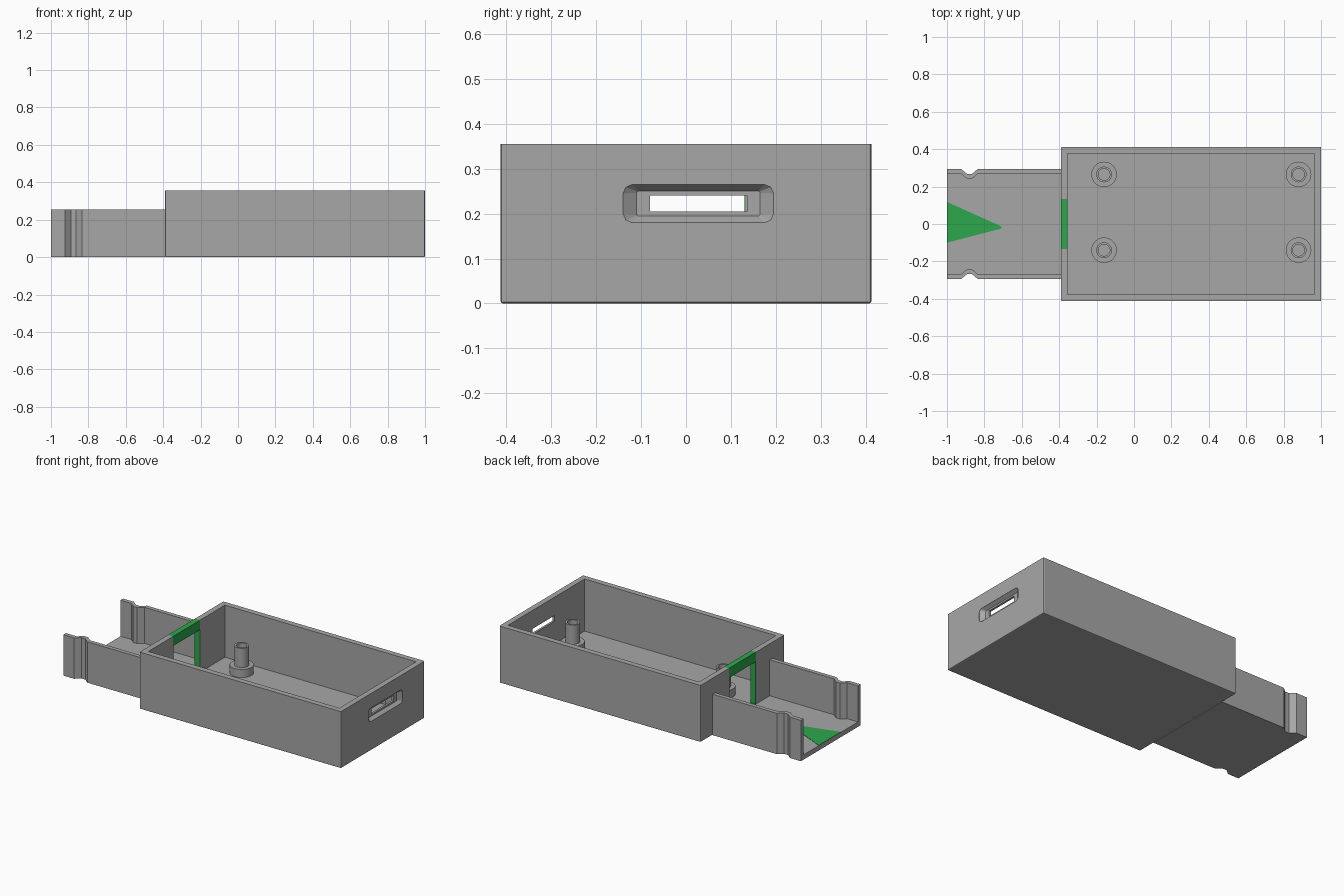
import bpy, bmesh, math

if "Cube" in bpy.data.objects:
    bpy.data.objects.remove(bpy.data.objects["Cube"])


def material(name, rgb):
    m = bpy.data.materials.new(name)
    m.diffuse_color = (*rgb, 1)
    m.use_nodes = True
    m.node_tree.nodes["Principled BSDF"].inputs["Base Color"].default_value = m.diffuse_color
    return m


GREY = material("grey plastic", (0.39, 0.39, 0.39))
GREEN = material("green paint", (0.027, 0.39, 0.075))

WALL = 0.035      # wall thickness of the case
FLOOR = 0.03      # floor thickness
CASE_X0, CASE_X1, CASE_Y, CASE_Z = -0.39, 1.0, 0.413, 0.355
TRAY_Y, TRAY_Z = 0.295, 0.255
DOOR_Y, DOOR_Z = 0.133, 0.295


def finish(name, bm, mat):
    bmesh.ops.recalc_face_normals(bm, faces=bm.faces)
    mesh = bpy.data.meshes.new(name)
    bm.to_mesh(mesh)
    bm.free()
    mesh.materials.append(mat)
    ob = bpy.data.objects.new(name, mesh)
    bpy.context.collection.objects.link(ob)
    return ob


def box(name, x, y, z, mat=GREY):
    bm = bmesh.new()
    bmesh.ops.create_cube(bm, size=1)
    for v in bm.verts:
        v.co = [r[0] if c < 0 else r[1] for c, r in zip(v.co, (x, y, z))]
    return finish(name, bm, mat)


def prism(name, outline, z0, z1, mat=GREY):
    """Extrude an xy outline upwards."""
    bm = bmesh.new()
    face = bm.faces.new([bm.verts.new((x, y, z0)) for x, y in outline])
    top = bmesh.ops.extrude_face_region(bm, geom=[face])["geom"]
    bmesh.ops.translate(bm, vec=(0, 0, z1 - z0),
                        verts=[g for g in top if isinstance(g, bmesh.types.BMVert)])
    return finish(name, bm, mat)


def lathe(name, profile, x, y, steps=32):
    """Spin an (r, z) profile around a vertical axis."""
    bm = bmesh.new()
    vs = [bm.verts.new((r, 0, z)) for r, z in profile]
    es = [bm.edges.new(p) for p in zip(vs, vs[1:])]
    bmesh.ops.spin(bm, geom=vs + es, axis=(0, 0, 1), cent=(0, 0, 0),
                   angle=2 * math.pi, steps=steps)
    bmesh.ops.remove_doubles(bm, verts=bm.verts, dist=1e-4)
    bmesh.ops.translate(bm, verts=bm.verts, vec=(x, y, 0))
    return finish(name, bm, GREY)


def select(ob):
    bpy.ops.object.select_all(action='DESELECT')
    ob.select_set(True)
    bpy.context.view_layer.objects.active = ob


def cut(ob, cutter):
    mod = ob.modifiers.new("cut", 'BOOLEAN')
    mod.operation, mod.solver, mod.object = 'DIFFERENCE', 'EXACT', cutter
    select(ob)
    bpy.ops.object.modifier_apply(modifier=mod.name)
    bpy.data.objects.remove(cutter)


# Case: softened block, hollowed out
case = box("case", (CASE_X0, CASE_X1), (-CASE_Y, CASE_Y), (0, CASE_Z))
bm = bmesh.new()
bm.from_mesh(case.data)
soft = [e for e in bm.edges if any(v.co.z < 0.01 for v in e.verts)]
bmesh.ops.bevel(bm, geom=soft, offset=0.006, segments=2, profile=0.5, affect='EDGES')
bm.to_mesh(case.data)
bm.free()
cut(case, box("cavity", (CASE_X0 + WALL, CASE_X1 - WALL),
              (WALL - CASE_Y, CASE_Y - WALL), (FLOOR, 0.5)))

# Doorway towards the tray
cut(case, box("doorway", (-0.45, -0.3), (-DOOR_Y, DOOR_Y), (FLOOR, 0.5)))

# Plug slot: tapered chamfered recess with a narrow through-hole
SLOT_Y, SLOT_Z = 0.0275, 0.2225
cut(case, box("plug_hole", (0.9, 1.1), (SLOT_Y - 0.108, SLOT_Y + 0.108),
              (SLOT_Z - 0.0175, SLOT_Z + 0.0175)))
bm = bmesh.new()
rings = []
for x, w, h, c in ((1.01, 0.1675, 0.0425, 0.02), (0.999, 0.1675, 0.0425, 0.02),
                   (0.978, 0.1375, 0.028, 0.004)):
    pts = [(w, h - c), (w - 0.3 * c, h - 0.3 * c), (w - c, h)]
    ring = pts + [(-a, b) for a, b in reversed(pts)]
    ring += [(-a, -b) for a, b in ring]
    rings.append([bm.verts.new((x, SLOT_Y + a, SLOT_Z + b)) for a, b in ring])
for r0, r1 in zip(rings, rings[1:]):
    for i in range(len(r0)):
        j = (i + 1) % len(r0)
        bm.faces.new((r0[i], r0[j], r1[j], r1[i]))
bm.faces.new(rings[0])
bm.faces.new(rings[-1])
cut(case, finish("plug_recess", bm, GREY))

# Green door frame: lintel, side linings and sill
DOOR_X = (CASE_X0, CASE_X0 + WALL)
box("door_lintel", DOOR_X, (-DOOR_Y, DOOR_Y), (DOOR_Z, CASE_Z), GREEN)
for side, s in (("left", 1), ("right", -1)):
    box("door_lining_" + side, DOOR_X, sorted((s * DOOR_Y, s * (DOOR_Y - 0.003))),
        (FLOOR, DOOR_Z), GREEN)
box("door_sill", DOOR_X, (-DOOR_Y, DOOR_Y), (FLOOR, FLOOR + 0.002), GREEN)

# Tray: floor shaped like the walls, with bent-in side walls
bend = [(-1.0, 0), (-0.925, 0), (-0.893, 0.027), (-0.866, 0.027), (-0.834, 0),
        (CASE_X0, 0)]
outer = [(x, TRAY_Y - d) for x, d in bend]
inner = [(x, y - 0.026) for x, y in outer]
prism("tray_floor", outer + [(x, -y) for x, y in reversed(outer)], 0, FLOOR)
for side, s in (("left", 1), ("right", -1)):
    prism("tray_wall_" + side,
          [(x, s * y) for x, y in outer + inner[::-1]], FLOOR, TRAY_Z)

# Painted arrow on the tray floor
prism("floor_arrow", [(-1.0, 0.118), (-1.0, -0.1), (-0.715, -0.026),
                      (-0.705, -0.018), (-0.715, -0.01)],
      FLOOR, FLOOR + 0.002, GREEN)

# Hollow mounting posts on round feet
post = [(0, FLOOR), (0.068, FLOOR), (0.068, 0.08), (0.042, 0.08), (0.042, 0.20),
        (0.031, 0.20), (0.031, 0.05), (0, 0.05)]
for x in (-0.16, 0.88):
    for y in (0.265, -0.14):
        ob = lathe("mounting_post", post, x, y)
        select(ob)
        bpy.ops.object.shade_smooth_by_angle(angle=math.radians(30))
